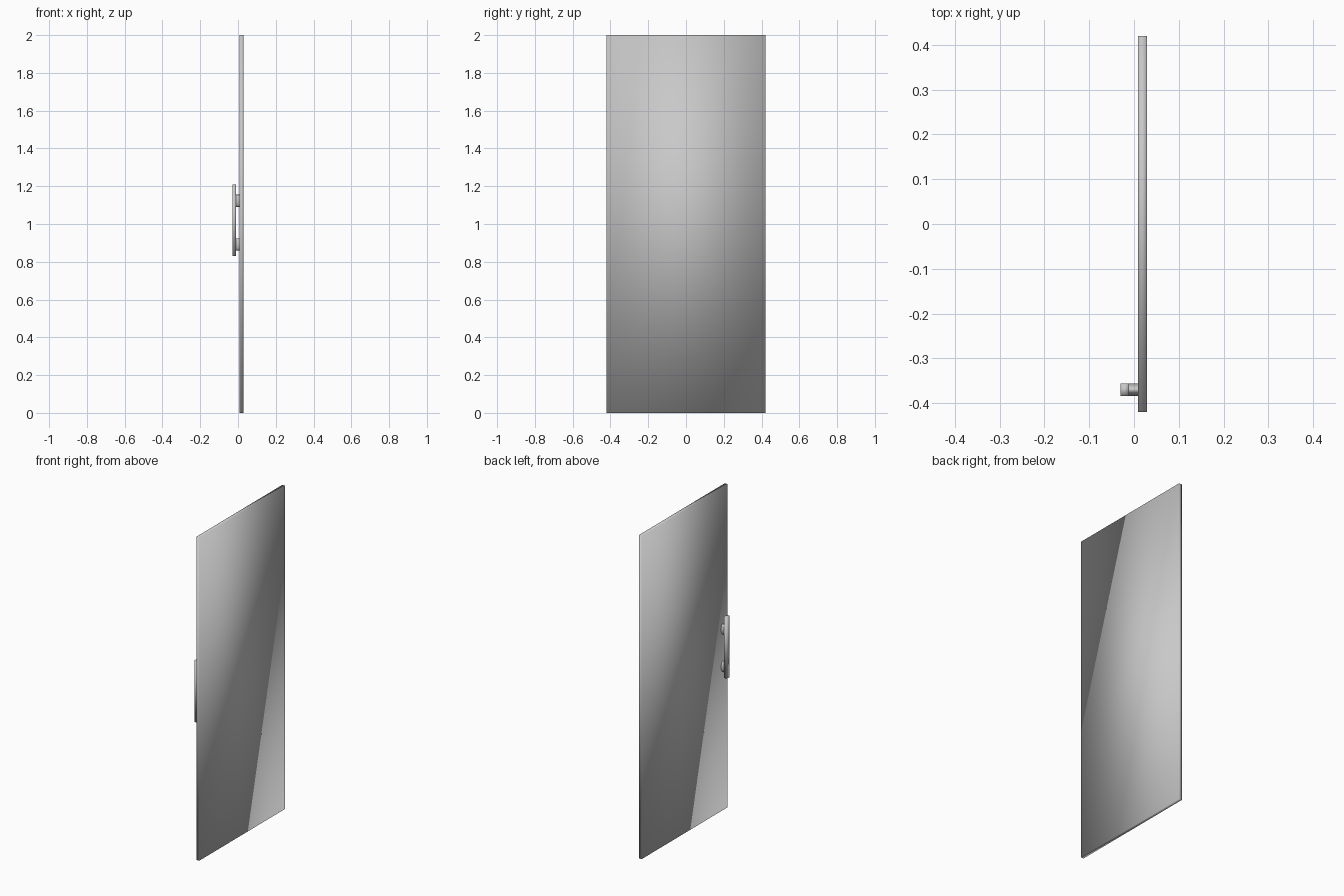
import bpy
import math

cube = bpy.data.objects.get("Cube")
if cube:
    bpy.data.objects.remove(cube, do_unlink=True)

# Single plain grey finish
grey = bpy.data.materials.new("plain_grey")
grey.use_nodes = True
colour = (0.58, 0.58, 0.58, 1)
grey.diffuse_color = colour
grey.node_tree.nodes["Principled BSDF"].inputs["Base Color"].default_value = colour


def finish(name):
    obj = bpy.context.object
    obj.name = name
    obj.data.materials.append(grey)
    bpy.ops.object.transform_apply(location=False, rotation=True, scale=True)
    bpy.ops.object.shade_smooth()
    return obj


def box(name, low, high):
    centre = [(a + b) / 2 for a, b in zip(low, high)]
    bpy.ops.mesh.primitive_cube_add(size=1, location=centre)
    bpy.context.object.scale = [b - a for a, b in zip(low, high)]
    return finish(name)


# Door leaf, softly shaded across its corners
box("door_panel", (0.009, -0.42, 0), (0.029, 0.42, 2))

# Pull bar near the front edge
box("handle_bar", (-0.03, -0.384, 0.83), (-0.011, -0.356, 1.21))

# Oval posts holding the bar off the panel
for name, z in (("lower_handle_post", 0.892), ("upper_handle_post", 1.123)):
    bpy.ops.mesh.primitive_cylinder_add(
        vertices=32, radius=1, depth=1, location=(-0.001, -0.37, z),
        rotation=(0, math.pi / 2, 0))
    bpy.context.object.scale = (0.032, 0.014, 0.021)
    finish(name)
    bpy.ops.object.shade_smooth_by_angle(angle=math.radians(40))
